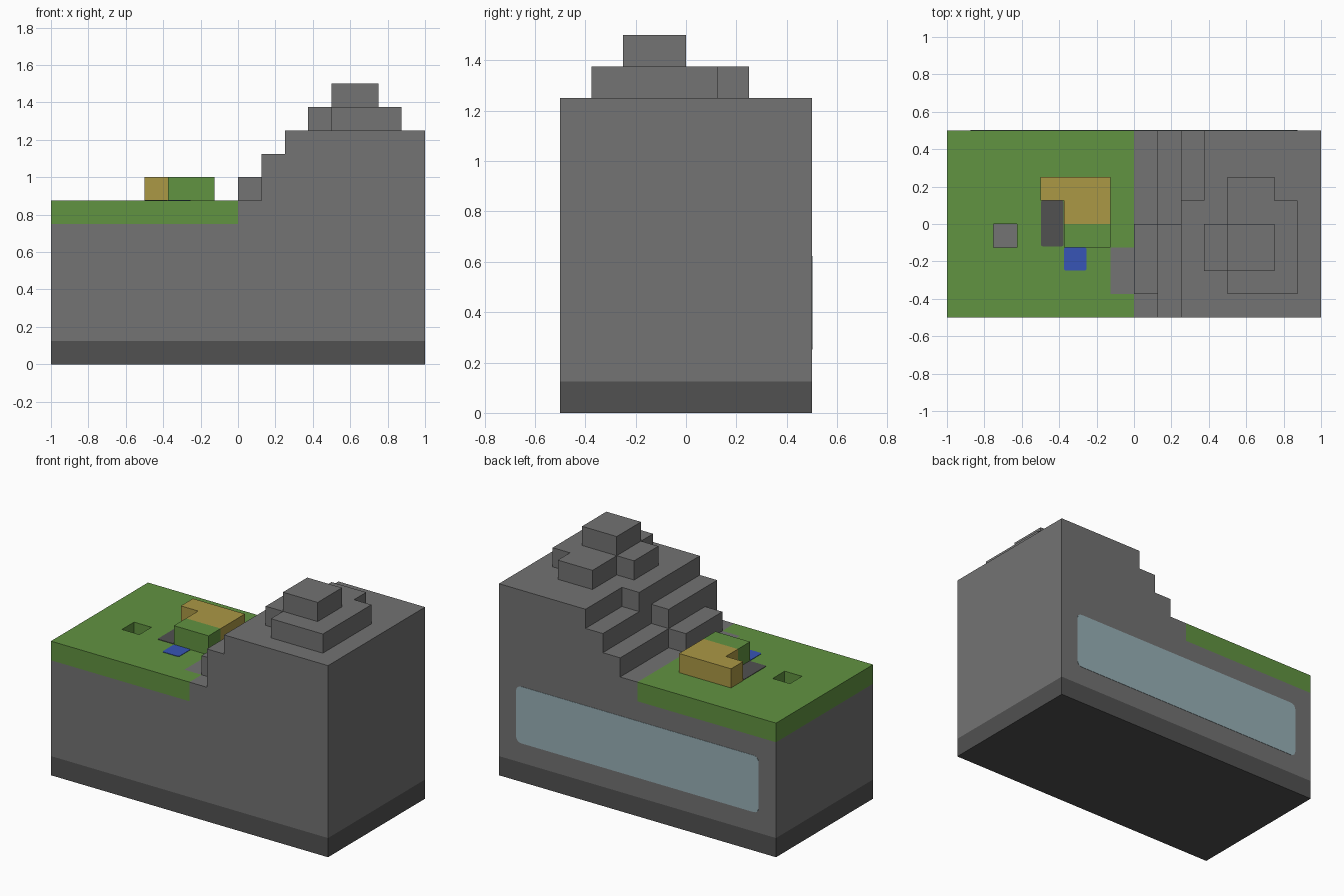
import bpy, bmesh
from mathutils import Vector

if "Cube" in bpy.data.objects:
    bpy.data.objects.remove(bpy.data.objects["Cube"], do_unlink=True)

UNIT = 1 / 8  # edge of one block


def material(name, rgb):
    lin = [(c / 255 / 12.92) if c < 11 else ((c / 255 + 0.055) / 1.055) ** 2.4 for c in rgb]
    m = bpy.data.materials.new(name)
    m.use_nodes = True
    m.diffuse_color = (*lin, 1)
    m.node_tree.nodes["Principled BSDF"].inputs["Base Color"].default_value = (*lin, 1)
    return m


STONE = material("stone grey", (115, 115, 115))
DARK = material("dark grey", (81, 81, 81))
GRASS = material("grass green", (97, 147, 65))
WOOD = material("golden tan", (171, 152, 69))
BLUE = material("water blue", (55, 85, 182))
PALE = material("pale blue", (152, 176, 183))


def finish(name, bm, mat):
    mesh = bpy.data.meshes.new(name)
    bmesh.ops.recalc_face_normals(bm, faces=bm.faces)
    bm.to_mesh(mesh)
    bm.free()
    mesh.materials.append(mat)
    obj = bpy.data.objects.new(name, mesh)
    bpy.context.collection.objects.link(obj)
    return obj


def cells(boxes):
    """Block cells inside boxes given as x0, x1, y0, y1, z0, z1 in block units."""
    return {(x, y, z) for x0, x1, y0, y1, z0, z1 in boxes
            for x in range(x0, x1) for y in range(y0, y1) for z in range(z0, z1)}


def blocks(name, mat, boxes, cuts=()):
    """Outer skin of a group of blocks, with flat areas merged."""
    solid = cells(boxes) - cells(cuts)
    bm = bmesh.new()
    for cell in solid:
        for axis in range(3):
            for side in (0, 1):
                near = list(cell)
                near[axis] += 2 * side - 1
                if tuple(near) in solid:
                    continue
                corners = []
                for a, b in ((0, 0), (1, 0), (1, 1), (0, 1)):
                    p = Vector(cell)
                    p[axis] += side
                    p[(axis + 1) % 3] += a
                    p[(axis + 2) % 3] += b
                    corners.append(bm.verts.new(p * UNIT))
                bm.faces.new(corners if side else corners[::-1])
    bmesh.ops.remove_doubles(bm, verts=bm.verts, dist=0.001)
    bmesh.ops.dissolve_limit(bm, angle_limit=0.01, verts=bm.verts, edges=bm.edges)
    return finish(name, bm, mat)


def plate(name, mat, centre, size, radius):
    """Thin rounded plate, lying across its smallest dimension."""
    bm = bmesh.new()
    bmesh.ops.create_cube(bm, size=1)
    bmesh.ops.scale(bm, vec=size, verts=bm.verts)
    thin = min(size)
    short = [e for e in bm.edges if e.calc_length() < thin * 1.01]
    bmesh.ops.bevel(bm, geom=short, offset=radius, segments=4, profile=0.5, affect='EDGES')
    bmesh.ops.translate(bm, vec=centre, verts=bm.verts)
    return finish(name, bm, mat)


# Bottom slab
blocks("base_slab", DARK, [(-8, 8, -4, 4, 0, 1)])

# Rock body with stepped mountain and summit
blocks("stone_mountain", STONE, [
    (-8, 8, -4, 4, 1, 6),
    (0, 8, -4, 4, 6, 7), (-1, 0, -3, -1, 6, 7),
    (1, 8, -4, 4, 7, 8), (0, 1, -3, 0, 7, 8),
    (2, 8, -4, 4, 8, 9), (1, 2, -4, 0, 8, 9),
    (3, 8, -4, 4, 9, 10), (2, 3, -4, 1, 9, 10),
    (4, 6, -3, 2, 10, 11), (6, 7, -3, 1, 10, 11), (3, 4, -2, 0, 10, 11),
    (4, 6, -2, 0, 11, 12),
])

# Grass layer with a raised step, a stone gap and a small pit
blocks("grass_layer", GRASS,
       [(-8, 0, -4, 4, 6, 7), (-3, -1, -1, 0, 7, 8)],
       cuts=[(-1, 0, -3, -1, 6, 7), (-6, -5, -1, 0, 6, 7)])

# L-shaped tan block
blocks("tan_block", WOOD, [(-4, -1, 1, 2, 7, 8), (-3, -1, 0, 1, 7, 8)])

# Flat ground patches
plate("dark_patch", DARK, (-0.437, 0.003, 0.876), (0.122, 0.244, 0.004), 0.01)
plate("water_patch", BLUE, (-0.314, -0.187, 0.876), (0.12, 0.122, 0.004), 0.01)

# Pale panel on the back
plate("back_panel", PALE, (0, 0.5, 0.437), (1.75, 0.004, 0.37), 0.035)
